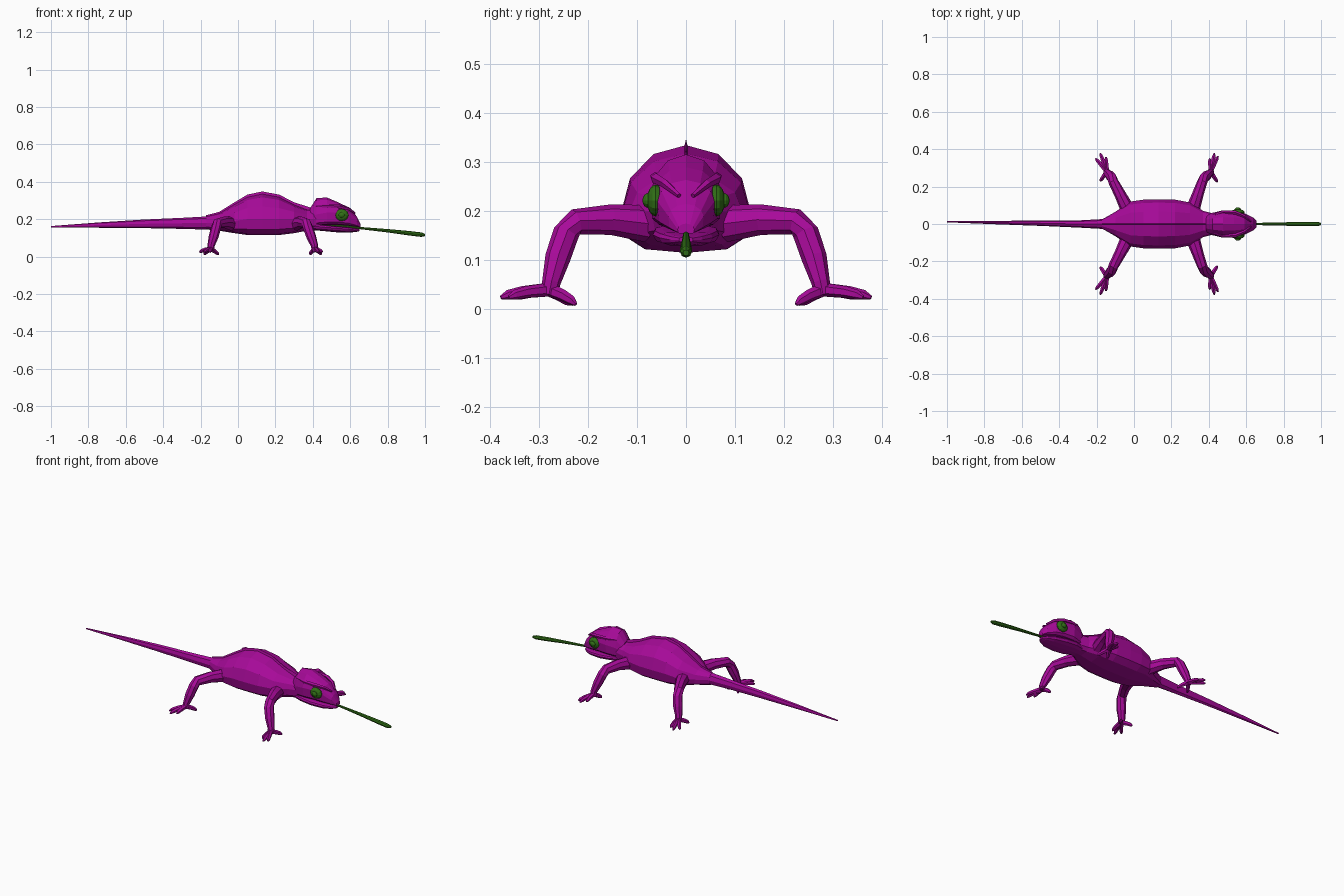
import bpy, bmesh
from math import cos, sin, pi
from mathutils import Vector


def material(name, rgb):
    m = bpy.data.materials.new(name)
    m.diffuse_color = (*rgb, 1)
    return m


SKIN = material("purple skin", (0.39, 0.003, 0.32))
GREEN = material("green", (0.03, 0.16, 0.008))


def skin_rings(bm, rings):
    """Join rings of points into a closed tube."""
    vs = [[bm.verts.new(p) for p in r] for r in rings]
    n = len(vs[0])
    for a, b in zip(vs, vs[1:]):
        for i in range(n):
            j = (i + 1) % n
            bm.faces.new((a[i], a[j], b[j], b[i]))
    bm.faces.new(vs[0])
    bm.faces.new(vs[-1])


def finish(name, bm, mat, mirror=False):
    bmesh.ops.recalc_face_normals(bm, faces=bm.faces)
    me = bpy.data.meshes.new(name)
    bm.to_mesh(me)
    bm.free()
    me.materials.append(mat)
    ob = bpy.data.objects.new(name, me)
    bpy.context.collection.objects.link(ob)
    if mirror:
        mod = ob.modifiers.new("mirror", "MIRROR")
        mod.use_axis = (False, True, False)
        mod.use_mirror_merge = False
    return ob


def power(v, p):
    return abs(v) ** p * (1 if v >= 0 else -1)


def loft(name, rows, up=1.0, low=0.65, sides=12, mat=SKIN):
    """Rows of (x, half width, bottom, widest z, top, y) lofted along x."""
    rings = []
    for x, w, zb, zc, zt, yc in rows:
        ring = []
        for i in range(sides):
            a = 2 * pi * i / sides
            c, s = cos(a), sin(a)
            p = up if s > 0.001 else low
            z = zc + power(s, p) * ((zt - zc) if s > 0 else (zc - zb))
            ring.append((x, yc + w * power(c, min(p, 1)), z))
        rings.append(ring)
    bm = bmesh.new()
    skin_rings(bm, rings)
    return finish(name, bm, mat)


def tube(bm, path, ref, sides=8):
    """Path of (x, y, z, radius) turned into a round tube."""
    pts = [Vector(p[:3]) for p in path]
    rings = []
    for i, p in enumerate(pts):
        d = (pts[min(i + 1, len(pts) - 1)] - pts[max(i - 1, 0)]).normalized()
        ref_v = Vector(ref)
        u = (ref_v - d * ref_v.dot(d)).normalized()
        v = d.cross(u)
        r = path[i][3]
        rings.append([p + r * (u * cos(2 * pi * k / sides) + v * sin(2 * pi * k / sides))
                      for k in range(sides)])
    skin_rings(bm, rings)


# Body and tail
loft("body", [
    (-0.17, 0.025, 0.145, 0.18, 0.214, 0), (-0.10, 0.065, 0.138, 0.18, 0.23, 0),
    (-0.02, 0.120, 0.125, 0.19, 0.278, 0), (0.05, 0.130, 0.115, 0.20, 0.318, 0),
    (0.13, 0.132, 0.115, 0.20, 0.335, 0), (0.22, 0.130, 0.115, 0.20, 0.318, 0),
    (0.30, 0.115, 0.125, 0.20, 0.277, 0), (0.37, 0.070, 0.138, 0.20, 0.25, 0),
    (0.45, 0.050, 0.145, 0.20, 0.25, 0)])
loft("tail", [
    (-1.0, 0.003, 0.155, 0.159, 0.163, 0.012), (-0.75, 0.009, 0.154, 0.168, 0.182, 0.008),
    (-0.5, 0.014, 0.152, 0.175, 0.198, 0.004), (-0.3, 0.019, 0.148, 0.178, 0.207, 0),
    (-0.10, 0.030, 0.142, 0.18, 0.218, 0)], low=1, sides=8)

# Thin ridge along the back
loft("back_ridge", [
    (x, 0.006, z - 0.03, z - 0.015, z + 0.013, 0) for x, z in
    [(-0.17, 0.208), (-0.10, 0.226), (-0.02, 0.276), (0.05, 0.318), (0.13, 0.335),
     (0.22, 0.318), (0.30, 0.277), (0.40, 0.245)]], low=1, sides=4)

# Head with a roof-shaped crest, and a separate lower jaw
loft("skull", [
    (0.385, 0.048, 0.160, 0.205, 0.258, 0), (0.42, 0.060, 0.165, 0.225, 0.312, 0),
    (0.475, 0.073, 0.169, 0.235, 0.316, 0), (0.535, 0.068, 0.169, 0.235, 0.290, 0),
    (0.59, 0.058, 0.165, 0.220, 0.264, 0), (0.635, 0.036, 0.159, 0.190, 0.215, 0),
    (0.655, 0.017, 0.154, 0.163, 0.175, 0)], up=1.1, low=0.4)
loft("lower_jaw", [
    (0.38, 0.045, 0.142, 0.165, 0.175, 0), (0.45, 0.066, 0.137, 0.158, 0.170, 0),
    (0.52, 0.068, 0.130, 0.152, 0.163, 0), (0.59, 0.055, 0.128, 0.146, 0.157, 0),
    (0.63, 0.034, 0.131, 0.142, 0.151, 0), (0.65, 0.014, 0.136, 0.141, 0.147, 0)],
    up=0.5, low=0.8)

# Brow ridges
bm = bmesh.new()
tube(bm, [(0.42, 0.045, 0.268, 0.006), (0.48, 0.064, 0.270, 0.010), (0.54, 0.062, 0.267, 0.011),
          (0.59, 0.042, 0.256, 0.009), (0.625, 0.014, 0.232, 0.005)], (0, 0, 1), 5)
finish("brow_ridges", bm, SKIN, True)

# Bulging eyes with raised pupils
bm = bmesh.new()
for y, r, depth in ((0.062, 0.036, 0.018), (0.077, 0.017, 0.012)):
    new = bmesh.ops.create_uvsphere(bm, u_segments=12, v_segments=8, radius=1)["verts"]
    for v in new:
        x, t, z = v.co
        v.co = (0.555 + r * x, y + depth * z, 0.222 + r * t * 0.9)
finish("eyes", bm, GREEN, True)

# Long tongue
bm = bmesh.new()
tube(bm, [(0.47, 0, 0.170, 0.008), (0.655, 0, 0.152, 0.006), (0.80, 0, 0.138, 0.009),
          (0.92, 0, 0.124, 0.012), (0.98, 0, 0.117, 0.012), (1.0, 0, 0.115, 0.006)], (0, 1, 0))
finish("tongue", bm, GREEN)


def leg(name, hip, knee, ankle, outer, inner):
    """Mirrored pair of legs given x positions and toe tips (x, y)."""
    bm = bmesh.new()
    tube(bm, [(hip, 0.08, 0.175, 0.038), ((hip + knee) / 2, 0.155, 0.183, 0.031),
              (knee, 0.225, 0.178, 0.027), (knee + (ankle - knee) * 0.2, 0.245, 0.155, 0.027),
              (knee + (ankle - knee) * 0.6, 0.262, 0.105, 0.026),
              (ankle, 0.275, 0.055, 0.019), (ankle, 0.280, 0.03, 0.018)], (1, 0, 0))
    a = Vector((ankle, 0.28, 0.04))
    for tips, ztip in ((outer, 0.024), (inner, 0.010)):
        for tx, ty in tips:
            t = Vector((tx, ty, ztip))
            m = a.lerp(t, 0.55) + Vector((0, 0, 0.004))
            k = a.lerp(t, 0.85) + Vector((0, 0, 0.003))
            tube(bm, [(*a, 0.014), (*m, 0.012), (*k, 0.010), (*t, 0.004)], (0, 0, 1), 6)
    finish(name, bm, SKIN, True)


leg("front_legs", 0.315, 0.365, 0.410,
    [(0.405, 0.350), (0.430, 0.378), (0.450, 0.362)], [(0.385, 0.237), (0.445, 0.225)])
leg("hind_legs", -0.035, -0.110, -0.145,
    [(-0.205, 0.350), (-0.180, 0.378), (-0.150, 0.358)], [(-0.180, 0.230), (-0.105, 0.237)])
